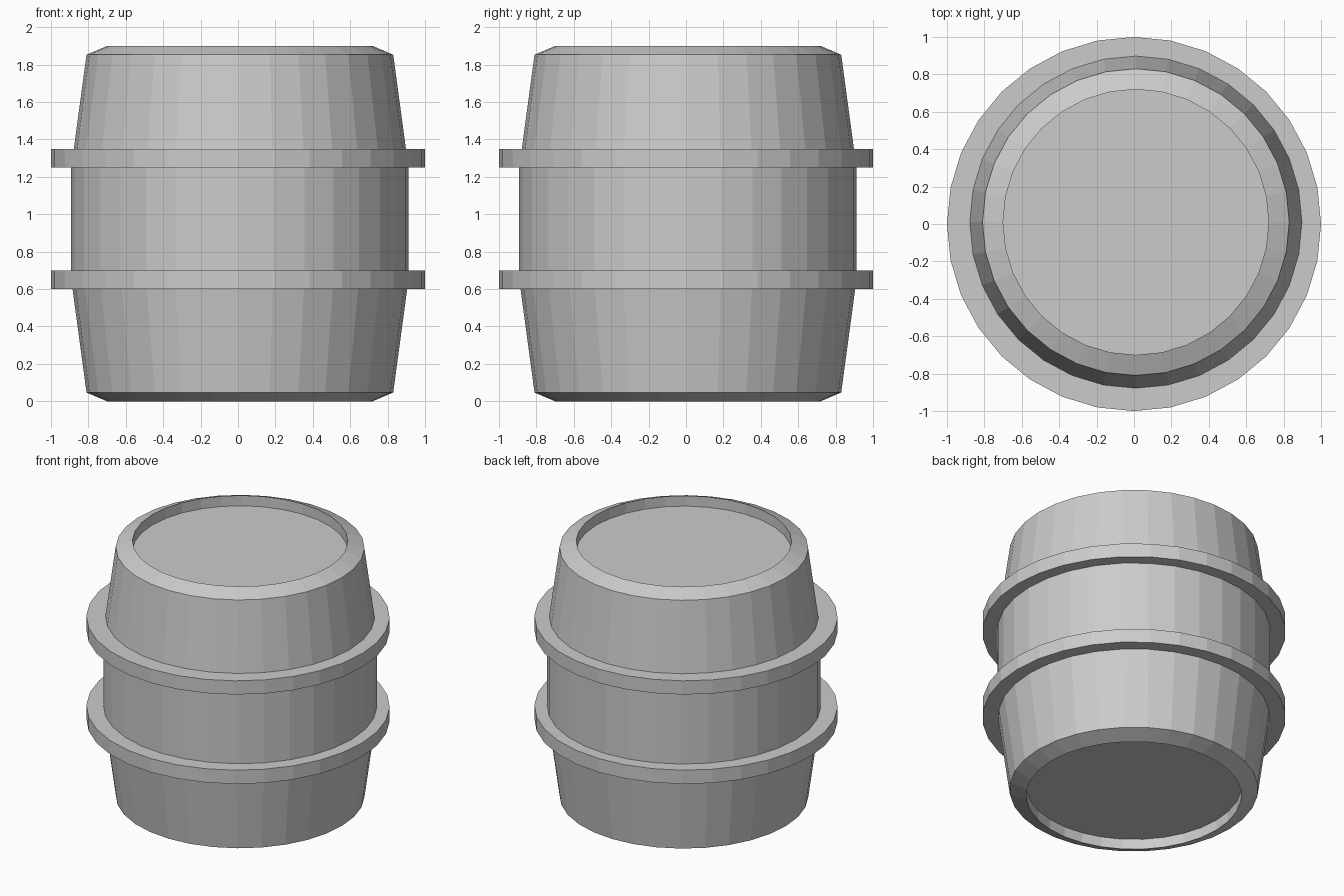
import bpy, bmesh, math

if "Cube" in bpy.data.objects:
    bpy.data.objects.remove(bpy.data.objects["Cube"])

SIDES = 32


def lathe(name, profile, centre=(0, 0), closed=False):
    """Revolve (radius, z) points around z, flat faced; open profiles get end caps."""
    bm = bmesh.new()
    rings = []
    for r, z in profile:
        ring = []
        for i in range(SIDES):
            a = 2 * math.pi * i / SIDES
            ring.append(bm.verts.new((r * math.cos(a), r * math.sin(a), z)))
        rings.append(ring)
    pairs = list(zip(rings, rings[1:]))
    if closed:
        pairs.append((rings[-1], rings[0]))
    else:
        bm.faces.new(rings[0])
        bm.faces.new(rings[-1])
    for lo, hi in pairs:
        for i in range(SIDES):
            j = (i + 1) % SIDES
            bm.faces.new((lo[i], lo[j], hi[j], hi[i]))
    bmesh.ops.recalc_face_normals(bm, faces=bm.faces)
    mesh = bpy.data.meshes.new(name)
    bm.to_mesh(mesh)
    bm.free()
    obj = bpy.data.objects.new(name, mesh)
    obj.location = (centre[0], centre[1], 0)
    bpy.context.collection.objects.link(obj)
    return obj


# Barrel body: recessed ends, bevelled rims, tapered ends, straight middle
lower = [(0.71, 0.075), (0.71, 0), (0.82, 0.047), (0.902, 0.655)]
upper = [(r, 1.9 - z) for r, z in reversed(lower)]
lathe("barrel_body", lower + upper, centre=(0.01, 0.01))

# Two flat hoops around the body
for name, z in (("lower_hoop", 0.6), ("upper_hoop", 1.25)):
    lathe(name, [(0.86, z), (1, z), (1, z + 0.1), (0.86, z + 0.1)], closed=True)
